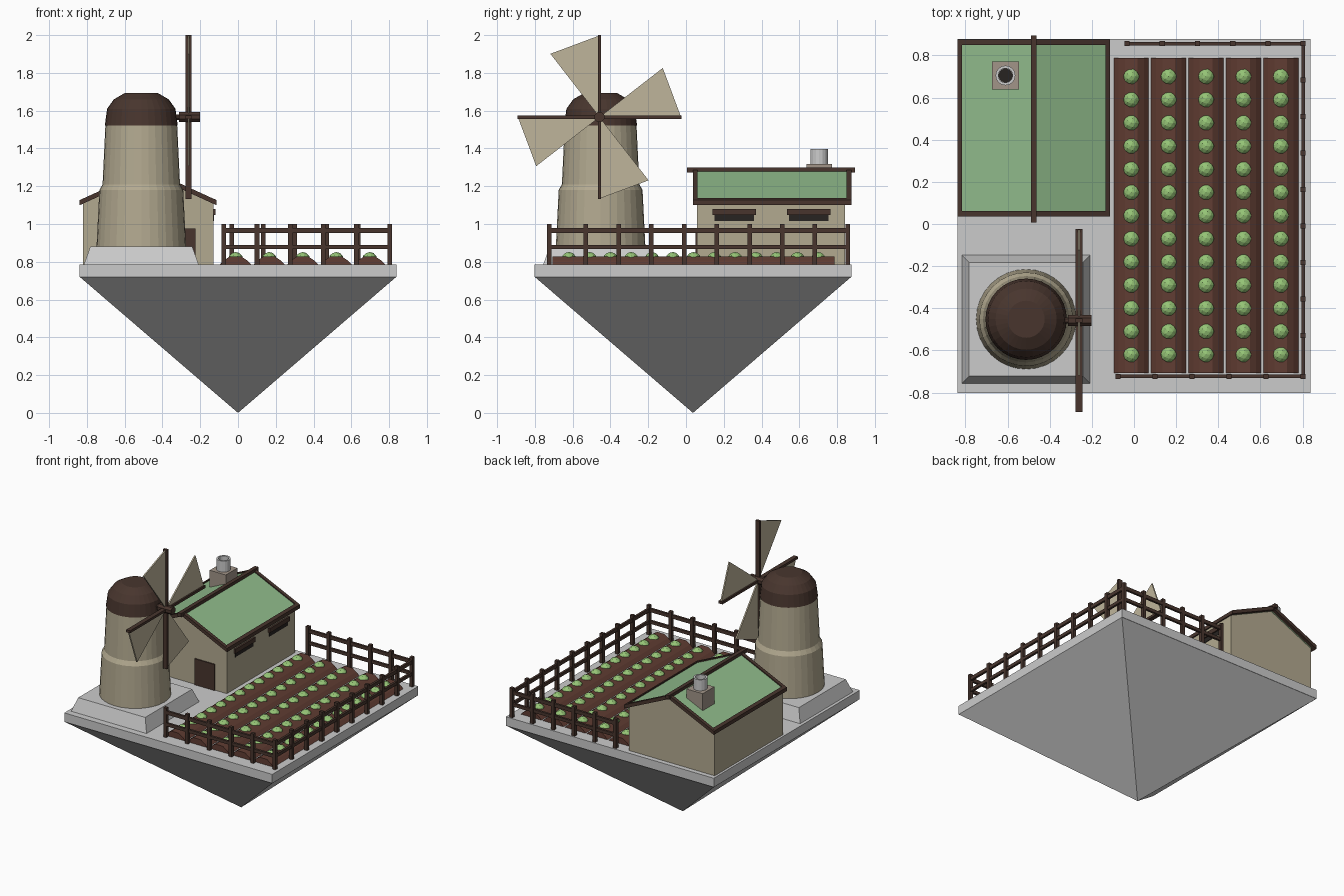
import bpy, bmesh
from math import sin, cos, pi, sqrt
from mathutils import Matrix, Vector

if "Cube" in bpy.data.objects:
    bpy.data.objects.remove(bpy.data.objects["Cube"])


def material(name, rgb):
    m = bpy.data.materials.new(name)
    m.diffuse_color = (*rgb, 1)
    m.use_nodes = True
    m.node_tree.nodes["Principled BSDF"].inputs["Base Color"].default_value = m.diffuse_color
    return m


WOOD = material("dark_wood", (0.065, 0.036, 0.027))
SOIL = material("soil", (0.12, 0.047, 0.033))
PLASTER = material("plaster", (0.45, 0.40, 0.28))
CANVAS = material("canvas", (0.52, 0.46, 0.33))
GREEN = material("roof_green", (0.28, 0.50, 0.26))
LEAF = material("leaf", (0.30, 0.55, 0.18))
STONE = material("chimney_stone", (0.36, 0.30, 0.25))
DARK = material("window_dark", (0.02, 0.017, 0.015))


def finish(name, bm, mat=None):
    bmesh.ops.remove_doubles(bm, verts=bm.verts, dist=1e-5)
    bmesh.ops.recalc_face_normals(bm, faces=bm.faces)
    mesh = bpy.data.meshes.new(name)
    bm.to_mesh(mesh)
    bm.free()
    ob = bpy.data.objects.new(name, mesh)
    bpy.context.collection.objects.link(ob)
    if mat:
        mesh.materials.append(mat)
    return ob


def add_box(bm, x0, x1, y0, y1, z0, z1):
    c = Vector(((x0 + x1) / 2, (y0 + y1) / 2, (z0 + z1) / 2))
    m = Matrix.Translation(c) @ Matrix.Diagonal((x1 - x0, y1 - y0, z1 - z0, 1))
    bmesh.ops.create_cube(bm, size=1, matrix=m)


def boxes(name, mat, *dims):
    bm = bmesh.new()
    for d in dims:
        add_box(bm, *d)
    return finish(name, bm, mat)


def add_prism(bm, pts, y0, y1):
    """Extrude an (x, z) outline along y."""
    a = [bm.verts.new((x, y0, z)) for x, z in pts]
    b = [bm.verts.new((x, y1, z)) for x, z in pts]
    bm.faces.new(a)
    bm.faces.new(b[::-1])
    for i in range(len(pts)):
        j = (i + 1) % len(pts)
        bm.faces.new((a[i], b[i], b[j], a[j]))


def lathe(name, mat, profile, sides, origin=(0, 0), phase=0.0):
    """Revolve (radius, z) points around a vertical axis, capped at both ends."""
    bm = bmesh.new()
    rings = []
    for r, z in profile:
        if r == 0:
            rings.append([bm.verts.new((*origin, z))])
            continue
        rings.append([bm.verts.new((origin[0] + r * cos(phase + 2 * pi * i / sides),
                                    origin[1] + r * sin(phase + 2 * pi * i / sides), z))
                      for i in range(sides)])
    for a, b in zip(rings, rings[1:]):
        for i in range(sides):
            j = (i + 1) % sides
            quad = [a[i % len(a)], a[j % len(a)], b[j % len(b)], b[i % len(b)]]
            bm.faces.new(list(dict.fromkeys(quad)))
    for ring in (rings[0], rings[-1]):
        if len(ring) > 2:
            bm.faces.new(ring)
    return finish(name, bm, mat)


G = 0.785           # ground level
CY = 0.037          # island centre in y
R2 = sqrt(2)

# Floating island: slab above an inverted pyramid
boxes("ground_slab", None, (-0.838, 0.838, CY - 0.84, CY + 0.84, 0.72, G))
lathe("island_underside", None, [(0, 0), (0.838 * R2, 0.72)], 4, (0, CY), pi / 4)

# Windmill
MX, MY = -0.512, -0.452
lathe("mill_plinth", None, [(0.304 * R2, G), (0.27 * R2, 0.88)], 4, (MX, MY), pi / 4)
lathe("mill_tower", PLASTER, [(0.237, 0.88), (0.222, 1.18), (0.205, 1.21), (0.19, 1.525)],
      32, (MX, MY))
lathe("mill_cap", WOOD, [(0.193, 1.522), (0.181, 1.61), (0.145, 1.66), (0.088, 1.693)],
      32, (MX, MY))

# Sail hub and shaft, turned to lie along x
SX, SY, SZ = -0.261, -0.458, 1.566
hub = lathe("sail_hub", WOOD, [(0.016, -0.17), (0.016, -0.052), (0.028, -0.052),
                               (0.028, 0.06)], 8, phase=pi / 8)
hub.data.transform(Matrix.Translation((SX, SY, SZ)) @ Matrix.Rotation(pi / 2, 4, 'Y'))

boxes("sail_arms", WOOD,
      (SX - 0.016, SX + 0.016, SY - 0.009, SY + 0.009, SZ - 0.434, SZ + 0.434),
      (SX - 0.016, SX + 0.016, SY - 0.434, SY + 0.434, SZ - 0.009, SZ + 0.009))

bm = bmesh.new()
for k in range(4):
    turn = Matrix.Translation((SX, SY, SZ)) @ Matrix.Rotation(k * pi / 2, 4, 'X')
    tri = [(0, 0), (0, 0.432), (-0.26, 0.335)]
    back = [bm.verts.new(turn @ Vector((-0.005, y, z))) for y, z in tri]
    face = [bm.verts.new(turn @ Vector((0.005, y, z))) for y, z in tri]
    bm.faces.new(back)
    bm.faces.new(face[::-1])
    for i in range(3):
        j = (i + 1) % 3
        bm.faces.new((back[i], face[i], face[j], back[j]))
finish("sails", bm, CANVAS)

# House walls
HX = -0.476
bm = bmesh.new()
add_prism(bm, [(HX - 0.345, G), (HX + 0.345, G), (HX + 0.345, 1.11), (HX, 1.267),
               (HX - 0.345, 1.11)], 0.058, 0.842)
finish("house_walls", bm, PLASTER)


def chevron(half, top, thick):
    eave = top - 0.457 * half
    return [(HX - half, eave), (HX, top), (HX + half, eave),
            (HX + half, eave - thick), (HX, top - thick), (HX - half, eave - thick)]


# Roof panels, edge trim and ridge beam
bm = bmesh.new()
add_prism(bm, chevron(0.35, 1.284, 0.018), 0.045, 0.865)
finish("roof_panels", bm, GREEN)

bm = bmesh.new()
for y0 in (0.036, 0.850):
    add_prism(bm, chevron(0.362, 1.292, 0.027), y0, y0 + 0.026)
for s in (-1, 1):
    add_prism(bm, [(HX + s * 0.362, 1.127), (HX + s * 0.34, 1.137),
                   (HX + s * 0.34, 1.11), (HX + s * 0.362, 1.10)], 0.05, 0.86)
finish("roof_trim", bm, WOOD)
boxes("ridge_beam", WOOD, (HX - 0.014, HX + 0.014, 0.006, 0.895, 1.272, 1.30))

# Door and shaded windows
boxes("house_door", WOOD, (-0.386, -0.225, 0.05, 0.07, G, 0.975))
WX = HX + 0.345
spans = ((0.14, 0.37), (0.535, 0.765))
boxes("window_panes", DARK, *[(WX - 0.01, WX + 0.004, a + 0.01, b - 0.01, 1.016, 1.052)
                              for a, b in spans])
boxes("window_awnings", WOOD, *[(WX - 0.01, WX + 0.013, a, b, 1.048, 1.08)
                                for a, b in spans])

# Chimney
boxes("chimney_base", STONE, (-0.675, -0.545, 0.638, 0.772, 1.16, 1.317))
lathe("chimney_pipe", None, [(0.047, 1.315), (0.047, 1.397), (0.034, 1.397), (0.034, 1.325)],
      16, (-0.61, 0.705))
lathe("chimney_soot", DARK, [(0.0335, 1.326), (0.0335, 1.332)], 16, (-0.61, 0.705))

# Garden beds with rows of plants
beds, plants = bmesh.new(), bmesh.new()
for i in range(5):
    x = -0.013 + 0.1775 * i
    add_prism(beds, [(x + dx, z) for dx, z in
                     ((-0.083, G), (-0.06, 0.808), (-0.03, 0.828),
                      (0.03, 0.828), (0.06, 0.808), (0.083, G))], -0.706, 0.787)
    for k in range(13):
        bmesh.ops.create_icosphere(plants, subdivisions=2, radius=0.04,
                                   matrix=Matrix.Translation((x, 0.70 - 0.11 * k, 0.812)))
finish("garden_beds", beds, SOIL)
finish("garden_plants", plants, LEAF)

# Fence around three sides: posts and two rails per side
FX, F0, F1 = 0.803, -0.723, 0.856
bm = bmesh.new()
posts = {(-0.075 + 0.1756 * i, F0) for i in range(6)}
posts |= {(-0.033 + 0.1672 * i, F1) for i in range(5)}
posts |= {(FX, F1 - 0.1732 * i) for i in range(9)}
for x, y in posts:
    add_box(bm, x - 0.012, x + 0.012, y - 0.012, y + 0.012, G, 1.0)
finish("fence_posts", bm, WOOD)
bm = bmesh.new()
for z0, z1 in ((0.867, 0.89), (0.952, 0.978)):
    add_box(bm, -0.085, FX, F0 - 0.008, F0 + 0.008, z0, z1)
    add_box(bm, -0.043, FX, F1 - 0.008, F1 + 0.008, z0, z1)
    add_box(bm, FX - 0.008, FX + 0.008, F0, F1, z0, z1)
finish("fence_rails", bm, WOOD)
